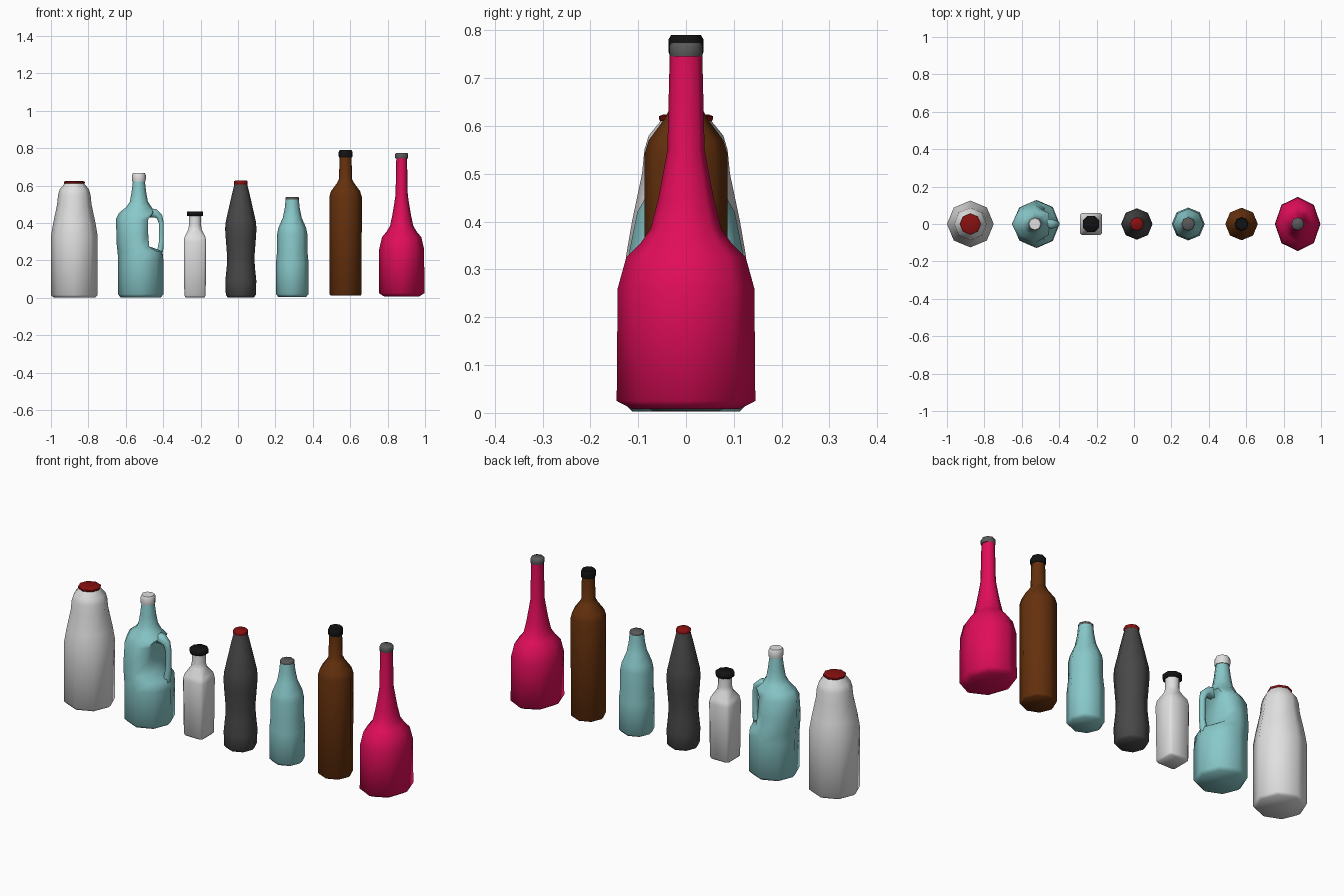
import bpy, bmesh
from math import sin, cos, tan, pi, radians
from mathutils import Vector

cube = bpy.data.objects.get("Cube")
if cube:
    bpy.data.objects.remove(cube, do_unlink=True)


def material(name, r, g, b):
    m = bpy.data.materials.new(name)
    m.use_nodes = True
    m.diffuse_color = (r, g, b, 1)
    m.node_tree.nodes["Principled BSDF"].inputs["Base Color"].default_value = (r, g, b, 1)
    return m


WHITE = material("white", .75, .75, .75)
TEAL = material("teal", .25, .58, .59)
CHARCOAL = material("charcoal", .065, .065, .065)
GREY = material("cap grey", .1, .1, .1)
BLACK = material("black", .006, .006, .006)
RED = material("dark red", .25, .005, .005)
BROWN = material("brown", .13, .03, .004)
PINK = material("pink", .75, .004, .1)


def finish(obj, mat):
    obj.data.materials.append(mat)
    bpy.ops.object.select_all(action='DESELECT')
    obj.select_set(True)
    bpy.context.view_layer.objects.active = obj
    bpy.ops.object.shade_smooth_by_angle(angle=radians(62))


def octagon(rx, ry):
    return [(rx * cos(i * pi / 4), ry * sin(i * pi / 4)) for i in range(8)]


def chamfered_square(w, flat):
    # flat is the half length of each straight side
    pts = []
    for i in range(4):
        c, s = round(cos(i * pi / 2)), round(sin(i * pi / 2))
        for a, b in ((w, -flat), (w, flat)):
            pts.append((a * c - b * s, a * s + b * c))
    return pts


def loft(name, x, mat, sections):
    """Skin a list of (outline, height) sections and close both ends."""
    bm = bmesh.new()
    rings = [[bm.verts.new((px, py, z)) for px, py in pts] for pts, z in sections]
    for lo, hi in zip(rings, rings[1:]):
        for i in range(8):
            j = (i + 1) % 8
            bm.faces.new((lo[i], lo[j], hi[j], hi[i]))
    bm.faces.new(rings[0][::-1])
    bm.faces.new(rings[-1])
    me = bpy.data.meshes.new(name)
    bm.to_mesh(me)
    bm.free()
    obj = bpy.data.objects.new(name, me)
    obj.location.x = x
    bpy.context.collection.objects.link(obj)
    finish(obj, mat)
    return obj


def turned(name, x, mat, profile, sx=1):
    """Eight-sided turned part from (radius, height) pairs."""
    return loft(name, x, mat, [(octagon(r * sx, r), z) for r, z in profile])


def cap(name, x, mat, r, z0, z1):
    edge = (z1 - z0) * .25
    turned(name, x, mat, [(r * .96, z0), (r, z0 + edge), (r, z1 - edge), (r * .85, z1)])


# Milk bottle
turned("milk_bottle", -.875, WHITE, [
    (.112, .003), (.125, .015), (.125, .33), (.113, .40), (.092, .50),
    (.087, .55), (.078, .58), (.055, .608), (.052, .615)])
cap("milk_bottle_cap", -.875, RED, .056, .61, .624)

# Jug: wide body with a hollow on the handle side
sections = []
for rx, ry, z, dx, limit in (
        (.108, .11, .003, .01, 1), (.122, .128, .02, .01, 1), (.121, .128, .2, .01, 1),
        (.12, .127, .25, .006, 1), (.118, .125, .275, 0, .055), (.12, .118, .34, 0, .05),
        (.123, .102, .42, 0, .05), (.105, .082, .455, 0, .08), (.068, .06, .485, 0, 1),
        (.048, .048, .515, 0, 1), (.04, .04, .56, 0, 1), (.031, .031, .63, 0, 1)):
    sections.append(([(min(px + dx, limit), py) for px, py in octagon(rx, ry)], z))
loft("jug_body", -.53, TEAL, sections)
cap("jug_cap", -.53, WHITE, .037, .622, .667)

# Jug handle: tapered tube
curve = bpy.data.curves.new("jug_handle", 'CURVE')
curve.dimensions = '3D'
curve.bevel_depth = 1
curve.bevel_resolution = 1
curve.use_fill_caps = True
path = [(.03, .455, .03), (.085, .453, .027), (.11, .435, .02), (.12, .40, .015),
        (.12, .30, .015), (.115, .26, .018), (.105, .22, .02)]
spline = curve.splines.new('POLY')
spline.points.add(len(path) - 1)
for p, (px, pz, r) in zip(spline.points, path):
    p.co = (px, 0, pz, 1)
    p.radius = r
tube = bpy.data.objects.new("handle_path", curve)
bpy.context.collection.objects.link(tube)
bpy.context.view_layer.update()
mesh = bpy.data.meshes.new_from_object(tube.evaluated_get(bpy.context.evaluated_depsgraph_get()))
bpy.data.objects.remove(tube, do_unlink=True)
mesh.materials.clear()
handle = bpy.data.objects.new("jug_handle", mesh)
handle.location.x = -.53
bpy.context.collection.objects.link(handle)
finish(handle, TEAL)

# Square bottle: chamfered body, octagonal neck
OCT = tan(pi / 8)
loft("square_bottle", -.23, WHITE, [
    (chamfered_square(w, w * k), z) for w, k, z in (
        (.05, .8, .003), (.057, .8, .012), (.06, .8, .30), (.056, .78, .325),
        (.036, OCT, .365), (.032, OCT, .39), (.032, OCT, .445))])
loft("square_bottle_cap", -.23, BLACK, [
    (chamfered_square(w, w * OCT), z) for w, z in
    ((.041, .438), (.044, .442), (.044, .458), (.04, .463))])

# Waisted soda bottle
turned("soda_bottle", .015, CHARCOAL, [
    (.07, .003), (.08, .015), (.083, .09), (.075, .17), (.073, .22), (.08, .31),
    (.084, .37), (.08, .41), (.062, .49), (.046, .56), (.036, .60), (.034, .615)])
cap("soda_bottle_cap", .015, RED, .037, .607, .627)

# Small bottle
turned("small_bottle", .29, TEAL, [
    (.075, .006), (.088, .02), (.088, .18), (.081, .25), (.081, .34), (.074, .375),
    (.05, .43), (.04, .48), (.035, .53)])
cap("small_bottle_cap", .29, GREY, .036, .522, .54)

# Tall bottle
turned("tall_bottle", .575, BROWN, [
    (.08, .012), (.086, .02), (.087, .54), (.078, .57), (.045, .615),
    (.035, .635), (.032, .755)])
cap("tall_bottle_cap", .575, BLACK, .037, .75, .79)

# Flared bottle: broad oval body with a long neck
turned("flared_bottle", .875, PINK, [
    (.112, .008), (.145, .025), (.143, .26), (.125, .325), (.095, .355), (.074, .385),
    (.06, .44), (.05, .49), (.039, .55), (.034, .75)], sx=.84)
cap("flared_bottle_cap", .875, GREY, .035, .745, .775)
